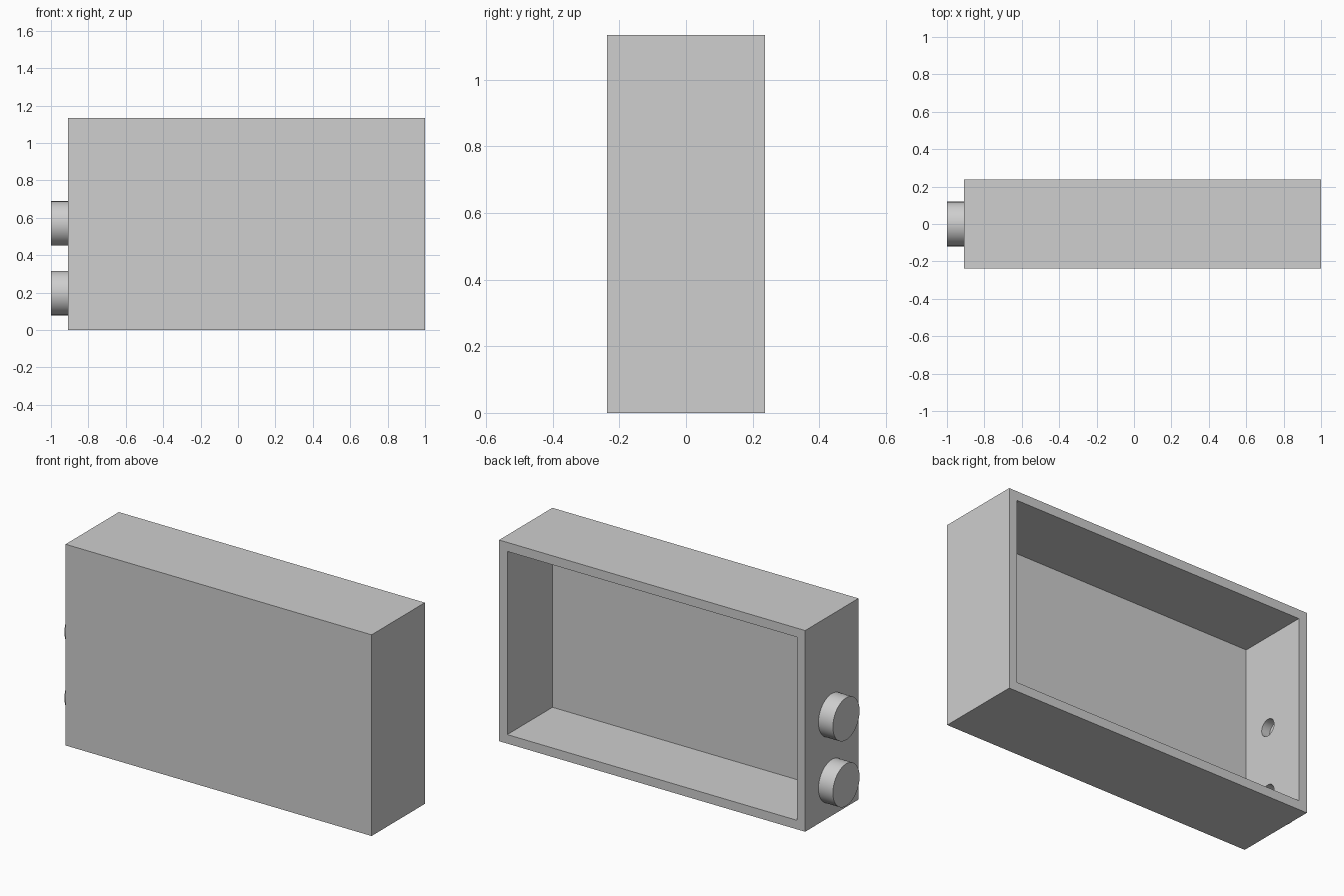
import bpy
import bmesh
from math import radians
from mathutils import Matrix, Vector

cube = bpy.data.objects.get("Cube")
if cube:
    bpy.data.objects.remove(cube, do_unlink=True)

X_MIN, X_MAX = -0.91, 1.0
DEPTH, HEIGHT, WALL = 0.475, 1.135, 0.072
KNOB_HEIGHTS = {"lower": 0.198, "upper": 0.57}

grey = bpy.data.materials.new("light_grey")
grey.use_nodes = True
grey.diffuse_color = (0.62, 0.62, 0.62, 1)
grey.node_tree.nodes["Principled BSDF"].inputs["Base Color"].default_value = grey.diffuse_color


def add_object(name, bm):
    bmesh.ops.recalc_face_normals(bm, faces=bm.faces)
    mesh = bpy.data.meshes.new(name)
    bm.to_mesh(mesh)
    bm.free()
    mesh.materials.append(grey)
    obj = bpy.data.objects.new(name, mesh)
    bpy.context.collection.objects.link(obj)
    return obj


def select_only(obj):
    bpy.ops.object.select_all(action="DESELECT")
    obj.select_set(True)
    bpy.context.view_layer.objects.active = obj


def add_cylinder(bm, x0, x1, z, radius):
    """Closed cylinder lying along x."""
    place = Matrix.Translation(((x0 + x1) / 2, 0, z)) @ Matrix.Rotation(radians(90), 4, "Y")
    bmesh.ops.create_cone(bm, cap_ends=True, segments=64, radius1=radius,
                          radius2=radius, depth=x1 - x0, matrix=place)


# Case: a box whose back is inset and pushed in to form an open tray
bm = bmesh.new()
size = Vector((X_MAX - X_MIN, DEPTH, HEIGHT))
centre = Vector(((X_MIN + X_MAX) / 2, 0, HEIGHT / 2))
bmesh.ops.create_cube(bm, size=1, matrix=Matrix.Translation(centre) @ Matrix.Diagonal(size.to_4d()))
bm.normal_update()
back = max(bm.faces, key=lambda f: f.calc_center_median().y)
bmesh.ops.inset_region(bm, faces=[back], thickness=WALL)
result = bmesh.ops.extrude_face_region(bm, geom=[back])
floor_verts = [v for v in result["geom"] if isinstance(v, bmesh.types.BMVert)]
bmesh.ops.translate(bm, verts=floor_verts, vec=(0, WALL - DEPTH, 0))
if back.is_valid:
    bmesh.ops.delete(bm, geom=[back], context="FACES_ONLY")
case = add_object("case", bm)

# Shaft holes through the side wall behind the knobs
bm = bmesh.new()
for z in KNOB_HEIGHTS.values():
    add_cylinder(bm, X_MIN - WALL, X_MIN + 2 * WALL, z, 0.047)
cutter = add_object("shaft_hole_cutter", bm)
cutter.hide_render = True
cut = case.modifiers.new("shaft_holes", "BOOLEAN")
cut.operation = "DIFFERENCE"
cut.solver = "EXACT"
cut.object = cutter
select_only(case)
bpy.ops.object.modifier_apply(modifier=cut.name)
bpy.data.objects.remove(cutter, do_unlink=True)
bpy.ops.object.shade_smooth_by_angle(angle=radians(30))

# Round knobs on the side
for label, z in KNOB_HEIGHTS.items():
    bm = bmesh.new()
    add_cylinder(bm, -1.0, X_MIN, z, 0.119)
    knob = add_object(label + "_knob", bm)
    select_only(knob)
    bpy.ops.object.shade_smooth_by_angle(angle=radians(30))
